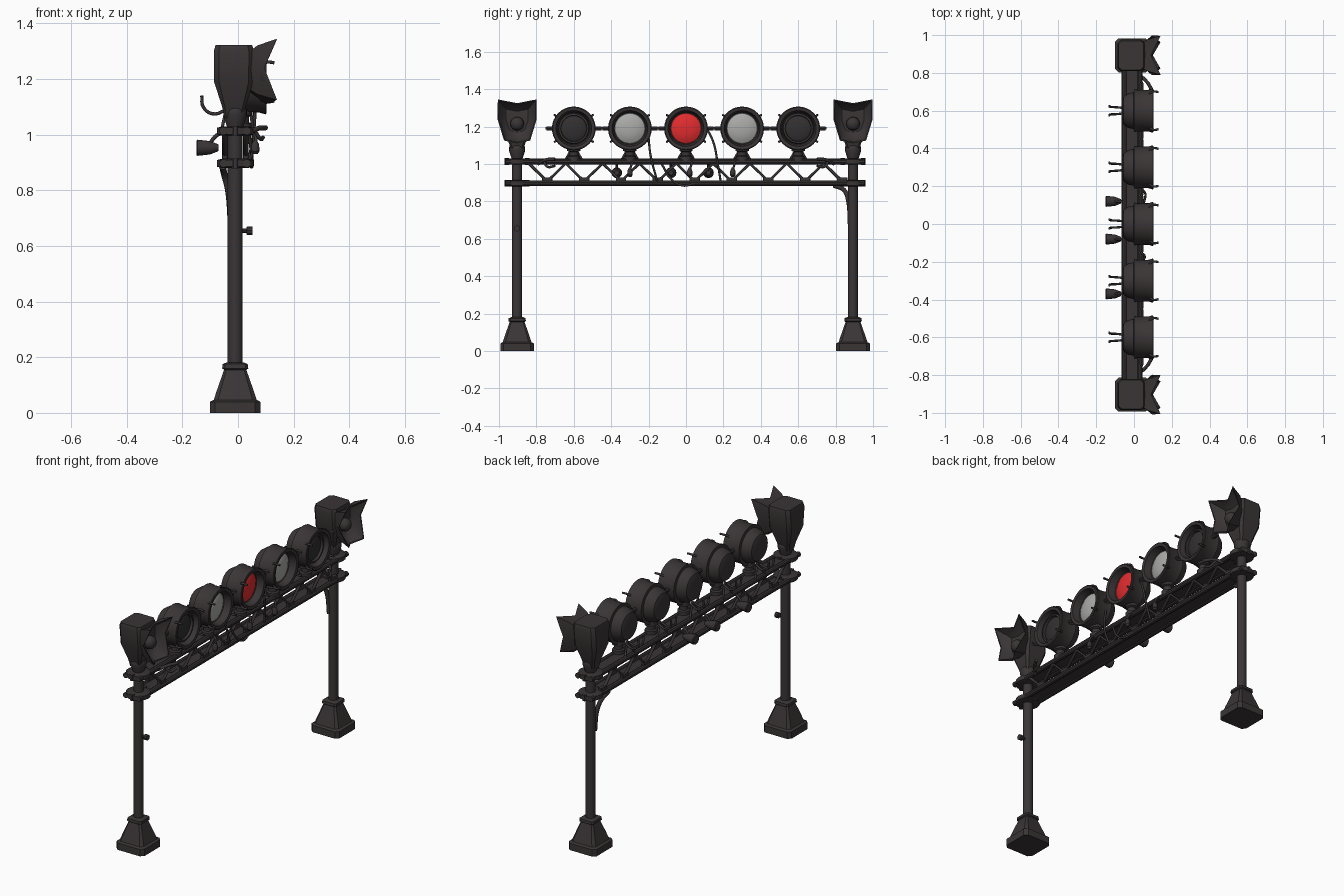
import bpy, bmesh, math
from mathutils import Vector

if "Cube" in bpy.data.objects:
    bpy.data.objects.remove(bpy.data.objects["Cube"])


def material(name, r, g, b):
    m = bpy.data.materials.new(name)
    m.use_nodes = True
    m.diffuse_color = (r, g, b, 1)
    m.node_tree.nodes["Principled BSDF"].inputs["Base Color"].default_value = (r, g, b, 1)
    return m


IRON = material("dark iron", .042, .035, .036)
DARK = material("unlit glass", .032, .029, .029)
GREY = material("grey glass", .40, .40, .39)
RED = material("red glass", .76, .025, .028)


def finish(name, bm, mat):
    bmesh.ops.recalc_face_normals(bm, faces=bm.faces)
    me = bpy.data.meshes.new(name)
    bm.to_mesh(me)
    bm.free()
    me.materials.append(mat)
    ob = bpy.data.objects.new(name, me)
    bpy.context.collection.objects.link(ob)
    bpy.ops.object.select_all(action='DESELECT')
    ob.select_set(True)
    bpy.context.view_layer.objects.active = ob
    bpy.ops.object.shade_smooth_by_angle(angle=math.radians(35))
    return ob


def loft(name, rings, mat=IRON, caps=True):
    """Skin a list of closed rings with equal point counts."""
    bm = bmesh.new()
    loops = [[bm.verts.new(p) for p in ring] for ring in rings]
    n = len(loops[0])
    for a, b in zip(loops, loops[1:]):
        for i in range(n):
            bm.faces.new((a[i], a[(i + 1) % n], b[(i + 1) % n], b[i]))
    if caps:
        bm.faces.new(loops[0])
        bm.faces.new(loops[-1])
    return finish(name, bm, mat)


def lathe(name, centre, profile, axis='Z', mat=IRON, n=24):
    """Spin (distance along axis, radius) pairs."""
    rings = []
    for d, r in profile:
        ring = []
        for i in range(n):
            a = math.tau * i / n
            u, v = r * math.cos(a), r * math.sin(a)
            ring.append(Vector(centre) + Vector({'X': (d, u, v), 'Y': (v, d, u), 'Z': (u, v, d)}[axis]))
        rings.append(ring)
    return loft(name, rings, mat)


def rect_ring(x, y, z, hx, hy, c=.2):
    """Rectangle with clipped corners, at height z."""
    k = min(hx, hy) * c
    pts = [(hx, hy - k), (hx - k, hy), (k - hx, hy), (-hx, hy - k),
           (-hx, k - hy), (k - hx, -hy), (hx - k, -hy), (hx, k - hy)]
    return [(x + a, y + b, z) for a, b in pts]


def box(name, centre, half):
    x, y, z = centre
    return loft(name, [rect_ring(x, y, z + s * half[2], half[0], half[1]) for s in (-1, 1)])


def tube(name, pts, r, smooth=True, mat=IRON):
    """Round bar or bent cable through points."""
    cu = bpy.data.curves.new(name, 'CURVE')
    cu.dimensions = '3D'
    cu.bevel_depth, cu.bevel_resolution, cu.resolution_u = r, 2, 6
    cu.use_fill_caps = True
    sp = cu.splines.new('BEZIER')
    sp.bezier_points.add(len(pts) - 1)
    for bp, p in zip(sp.bezier_points, pts):
        bp.co = p
        bp.handle_left_type = bp.handle_right_type = 'AUTO' if smooth else 'VECTOR'
    ob = bpy.data.objects.new(name, cu)
    bpy.context.collection.objects.link(ob)
    cu.materials.append(mat)
    return ob


PX = -.01
LOW, HIGH = .897, 1.013

# Posts, footings, clamps and the flared end lanterns
for side, py in (("front", -.903), ("back", .893)):
    foot = [(0, .09), (.04, .09), (.047, .077), (.075, .068), (.155, .04), (.16, .047), (.175, .045), (.182, .03)]
    loft(side + "_footing", [rect_ring(PX, py, z, h, h) for z, h in foot])
    lathe(side + "_post", (PX, py, 0), [(.17, .027), (1.1, .027)], n=16)
    for z in (LOW, HIGH):
        lathe(side + "_clamp", (PX, py, z),
              [(-.017, .045), (-.012, .066), (.012, .066), (.017, .045)], n=16)
        for s in (-1, 1):
            lathe(side + "_clamp_bolt", (PX, py + s * .055, z), [(-.018, .014), (.018, .014)], n=6)
    lathe(side + "_collar", (PX, py, 0), [(1.03, .03), (1.07, .043), (1.09, .043), (1.11, .03)], n=16)

    # Housing tapers to the post
    case = [(1.06, .034, .03), (1.1, .042, .04), (1.19, .071, .072), (1.3, .072, .083), (1.322, .066, .077)]
    loft(side + "_lantern_case", [rect_ring(-.015, py, z, hx, hy, .25) for z, hx, hy in case])

    # Horn with pulled-out corners, built as outer and inner skin
    rim = [(.12, 1.345, .14), (.0, 1.325, .09), (-.12, 1.345, .14), (-.105, 1.24, .095),
           (-.07, 1.125, .14), (0, 1.11, .10), (.07, 1.125, .14), (.105, 1.24, .095)]

    def horn(k, x):
        out = []
        for dy, z, tip in rim:
            w = .86 if abs(dy) > .11 else 1
            out.append((x if x < .09 else tip + x - .1, py + dy * k * w, 1.225 + (z - 1.225) * k))
        return out
    loft(side + "_horn", [horn(.55, .03), horn(.8, .07), horn(1, .1), horn(.94, .098),
                          horn(.72, .068), horn(.4, .045)])
    lathe(side + "_horn_bulb", (0, py, 1.215),
          [(.03, .03), (.06, .037), (.08, .034), (.093, .022), (.098, .006)], 'X', n=16)

# Lattice beam: decks, rails and zigzag bars
for z in (LOW, HIGH):
    box("beam_deck", (PX, 0, z), (.042, .94, .007))
    for s in (-1, 1):
        lathe("beam_rail", (PX + s * .042, -.005, z), [(-.96, .015), (.96, .015)], 'Y', n=10)
for s in (-1, 1):
    x = PX + s * .038
    step = .0985
    zig = [(x, -.84 + i * step, LOW + .01 if i % 2 else HIGH - .01) for i in range(18)]
    tube("lattice_bars", zig, .0095, smooth=False)
    for i in range(1, 18, 2):
        box("lattice_gusset", (x, zig[i][1], LOW + .018), (.01, .028, .012))

# Five round lamps
body = [(-.062, .055), (-.055, .075), (-.03, .092), (-.002, .097), (0, .114), (.02, .11),
        (.075, .11), (.1, .117), (.103, .112), (.1, .096), (.06, .087), (.055, .08)]
glass = [(.05, .084), (.06, .08), (.07, .06), (.076, .035), (.078, .006)]
for i, mat in enumerate((DARK, GREY, RED, GREY, DARK)):
    y = -.6 + .3 * i
    c = (0, y, 1.19)
    lathe("lamp_body", c, body, 'X', n=32)
    lathe("lamp_glass", c, glass, 'X', mat, n=32)
    lathe("lamp_stem", (.015, y, 0), [(1.01, .034), (1.04, .034), (1.045, .024), (1.065, .024), (1.07, .036), (1.1, .036)], n=12)
    if mat == DARK:
        lathe("inner_ring", c, [(.055, .084), (.078, .08), (.08, .07), (.055, .066)], 'X', n=32)
    # Rim clips
    for deg in (35, 145, 215, 325):
        a = math.radians(deg)
        d = Vector((0, math.cos(a), math.sin(a)))
        p = Vector(c) + d * .108
        tube("rim_clip", [p + Vector((.08, 0, 0)), p + d * .016 + Vector((.105, 0, 0)),
                          p + d * .012 + Vector((.13, 0, 0))], .006)
    # Side pivots
    for s in (-1, 1):
        lathe("side_pivot", (.04, y + s * .125, 1.19), [(-.022, .011), (.022, .011)], 'Y', n=8)
        tube("side_link", [(.04, y + s * .12, 1.19), (.04, y + s * .152, 1.19)], .007, smooth=False)
    # Rear cable hooks
    for s in (-1, 1):
        tube("rear_hook", [(-.04, y + s * .012, 1.09), (-.09, y + s * .018, 1.075),
                           (-.125, y + s * .02, 1.1), (-.13, y + s * .025, 1.14)], .006)
        tube("rear_strut", [(-.04, y, 1.1), (-.06, y + s * .05, HIGH)], .006, smooth=False)

# Small rear spotlights under the upper rail
for y in (.12, -.08, -.37):
    tube("spot_arm", [(-.045, y, HIGH), (-.08, y, .995), (-.1, y, .97)], .007)
    lathe("spot_head", (0, y, .953), [(-.15, .026), (-.145, .029), (-.1, .024), (-.07, .012)], 'X', n=12)

# Small hanging fittings on the lamp side
for y in (-.3, .25, .02):
    tube("fitting_arm", [(.03, y + .015, HIGH), (.06, y + .01, 1.0), (.065, y, .97)], .006)
    lathe("fitting_head", (.062, y, 0), [(.93, .008), (.94, .015), (.965, .014), (.98, .006)], n=10)
for s in (-1, 1):
    tube("side_branch", [(.03, s * .79, 1.0), (.07, s * .75, 1.022), (.1, s * .7, 1.025)], .009)
    tube("side_branch_fork", [(.06, s * .76, 1.015), (.08, s * .74, .985), (.09, s * .7, .99)], .007)

# Loose cables
tube("front_cable", [(.03, -.2, 1.14), (.05, -.19, 1.05), (.05, -.16, .93), (.03, -.15, LOW)], .006)
tube("back_cable", [(.05, .105, 1.2), (.06, .145, 1.12), (.055, .17, 1.0), (.04, .185, .91)], .006)
tube("low_cable", [(.04, -.13, 1.0), (.05, -.08, .92), (.05, -.02, .885), (.04, .05, LOW)], .006)

# Bracing pipe and post knob
tube("bracing_pipe", [(-.055, .79, .885), (-.05, .845, .86), (-.035, .868, .8), (-.025, .875, .68)], .012)
lathe("post_knob", (0, -.903, .655), [(0, .009), (.03, .009), (.032, .016), (.052, .016)], 'X', n=10)
